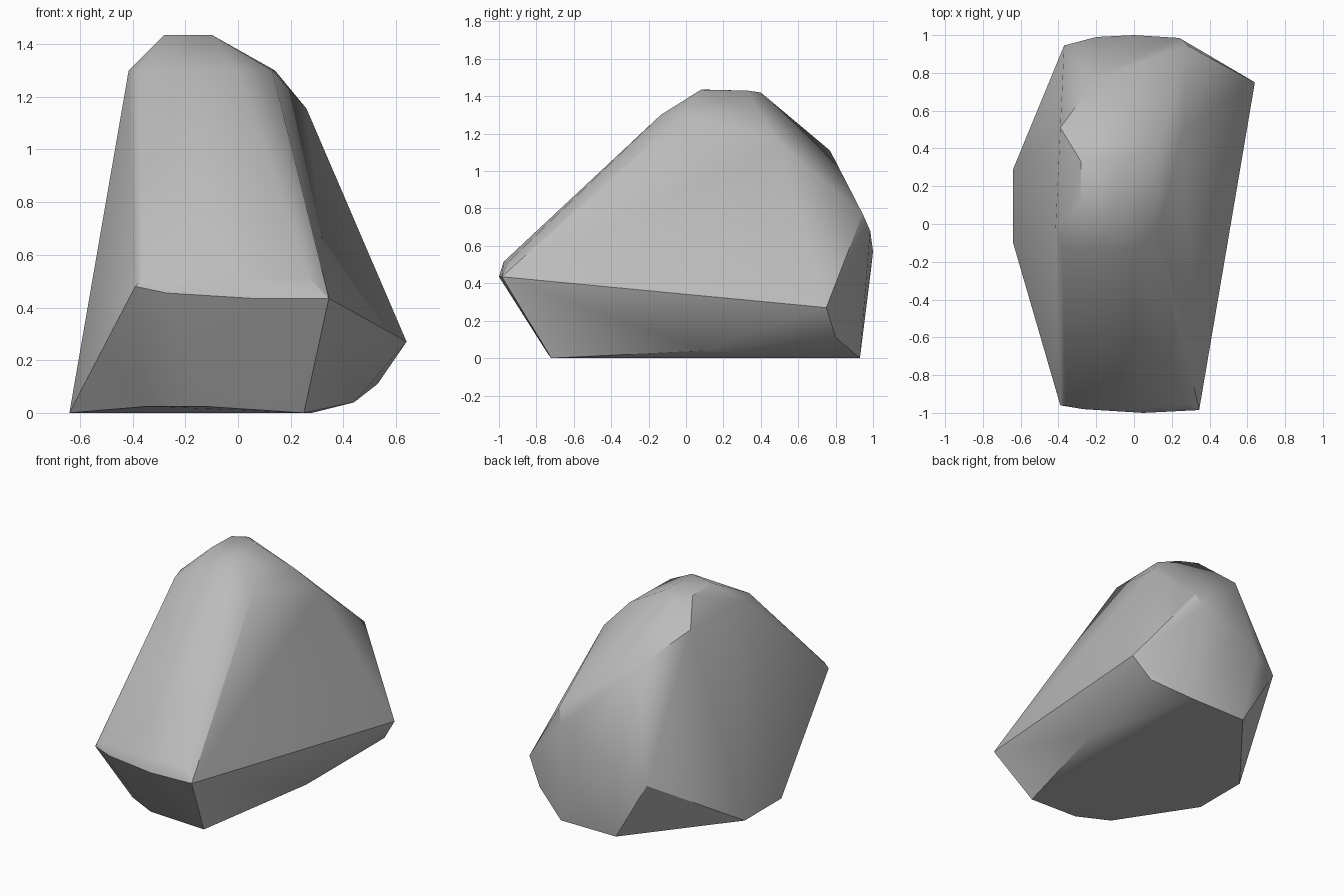
import bpy, bmesh, math

cube = bpy.data.objects.get("Cube")
if cube:
    bpy.data.objects.remove(cube, do_unlink=True)

# Stone colour
stone = bpy.data.materials.new("stone grey")
stone.use_nodes = True
grey = (0.5, 0.5, 0.5, 1)
stone.diffuse_color = grey
stone.node_tree.nodes["Principled BSDF"].inputs["Base Color"].default_value = grey

# Corners of the boulder, grouped by region
base = [(.25, -.72, 0), (-.13, -.74, .025), (-.34, -.635, .025), (-.64, -.1, 0),
        (-.64, .29, 0), (-.13, .93, 0), (.28, .93, 0), (.44, .1, .04), (.53, .8, .11)]
front_ridge = [(-.39, -.96, .48), (-.27, -.98, .455), (.05, -1, .435), (.345, -.985, .435),
               (-.36, -.96, .51), (0, -.975, .515), (.27, -.955, .51)]
back_ridge = [(.64, .75, .27), (.28, .945, .77), (.24, .985, .68), (0, 1, .57),
              (-.2, .99, .48), (-.37, .945, .41)]
shoulder = [(-.38, -.13, 1.3), (0, -.135, 1.3), (.13, -.02, 1.3), (.14, .4, 1.3),
            (.26, .5, 1.155), (-.2, .77, 1.11), (-.39, .51, 1.3), (-.415, -.02, 1.3)]
crown = [(-.28, .12, 1.435), (-.1, .08, 1.435), (-.1, .33, 1.43), (-.28, .33, 1.43),
         (-.2, .4, 1.42)]

# Boulder wrapped around its corners
bm = bmesh.new()
for corner in base + front_ridge + back_ridge + shoulder + crown:
    bm.verts.new(corner)
hull = bmesh.ops.convex_hull(bm, input=bm.verts[:])
loose = {g for g in hull["geom_interior"] + hull["geom_unused"]
         if isinstance(g, bmesh.types.BMVert)}
bmesh.ops.delete(bm, geom=list(loose), context='VERTS')
bmesh.ops.recalc_face_normals(bm, faces=bm.faces[:])
mesh = bpy.data.meshes.new("boulder")
bm.to_mesh(mesh)
bm.free()
mesh.materials.append(stone)
boulder = bpy.data.objects.new("boulder", mesh)
bpy.context.collection.objects.link(boulder)

# Soft facets with crisp main ridges
bpy.ops.object.select_all(action='DESELECT')
boulder.select_set(True)
bpy.context.view_layer.objects.active = boulder
bpy.ops.object.shade_smooth_by_angle(angle=math.radians(35))
